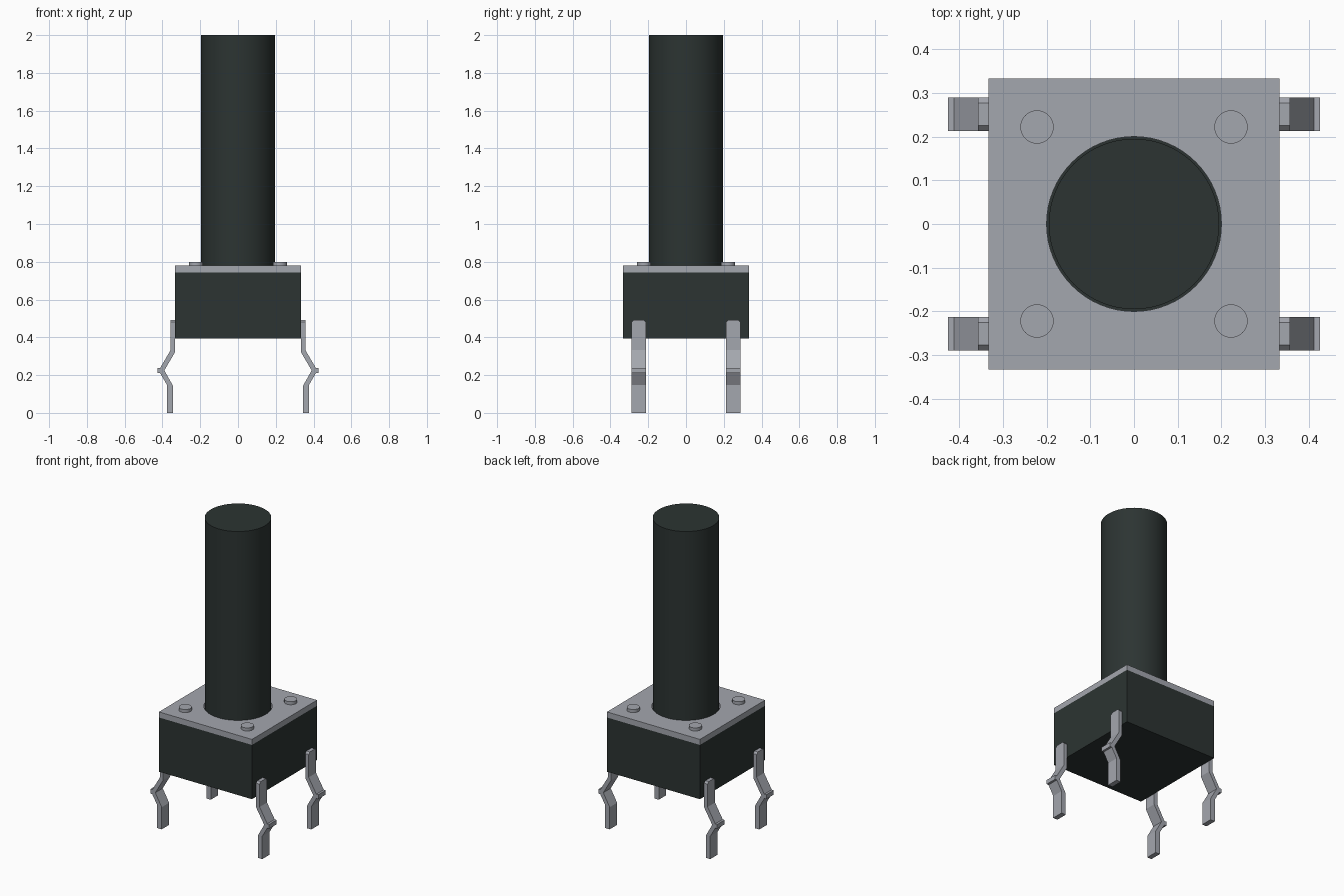
import bpy, bmesh, math

if "Cube" in bpy.data.objects:
    bpy.data.objects.remove(bpy.data.objects["Cube"])


def material(name, rgb):
    m = bpy.data.materials.new(name)
    m.diffuse_color = (*rgb, 1)
    m.use_nodes = True
    m.node_tree.nodes["Principled BSDF"].inputs["Base Color"].default_value = m.diffuse_color
    return m


BLACK = material("black plastic", (0.025, 0.034, 0.032))
METAL = material("grey metal", (0.37, 0.385, 0.425))


def finish(name, bm, mat, smooth=False):
    bmesh.ops.recalc_face_normals(bm, faces=bm.faces[:])
    me = bpy.data.meshes.new(name)
    bm.to_mesh(me)
    bm.free()
    me.materials.append(mat)
    ob = bpy.data.objects.new(name, me)
    bpy.context.collection.objects.link(ob)
    if smooth:
        bpy.ops.object.select_all(action='DESELECT')
        ob.select_set(True)
        bpy.context.view_layer.objects.active = ob
        bpy.ops.object.shade_smooth_by_angle(angle=math.radians(30))
    return ob


def box(name, half, z0, z1, mat):
    bm = bmesh.new()
    bmesh.ops.create_cube(bm, size=1)
    for v in bm.verts:
        v.co = (v.co.x * 2 * half, v.co.y * 2 * half, z0 + (v.co.z + 0.5) * (z1 - z0))
    return finish(name, bm, mat)


def cylinder(name, r, x, y, z0, z1, mat, sides):
    bm = bmesh.new()
    bmesh.ops.create_cone(bm, cap_ends=True, segments=sides, radius1=r, radius2=r, depth=z1 - z0)
    bmesh.ops.translate(bm, verts=bm.verts[:], vec=(x, y, (z0 + z1) / 2))
    return finish(name, bm, mat, True)


# Housing and plunger
HALF = 0.333
box("housing", HALF, 0.393, 0.744, BLACK)
cylinder("plunger", 0.195, 0, 0, 0.74, 2.0, BLACK, 64)

# Cover plate: square outline swept inward to a round hole
bm = bmesh.new()
N, HOLE = 64, 0.2
rings = []
for z in (0.744, 0.78):
    inner, outer = [], []
    for i in range(N):
        a = 2 * math.pi * i / N
        c, s = math.cos(a), math.sin(a)
        k = HALF / max(abs(c), abs(s))
        inner.append(bm.verts.new((HOLE * c, HOLE * s, z)))
        outer.append(bm.verts.new((k * c, k * s, z)))
    rings += [inner, outer]
in0, out0, in1, out1 = rings
for a, b in ((in0, out0), (out0, out1), (out1, in1), (in1, in0)):
    for i in range(N):
        j = (i + 1) % N
        bm.faces.new((a[i], a[j], b[j], b[i]))
finish("cover_plate", bm, METAL, True)

# Bent leg outline in x and z, for the right side
LEG = [(0.333, 0.492), (0.333, 0.322), (0.39, 0.225), (0.344, 0.143), (0.344, 0.0),
       (0.376, 0.0), (0.376, 0.148), (0.412, 0.21), (0.426, 0.21), (0.426, 0.238),
       (0.412, 0.238), (0.357, 0.332), (0.357, 0.492)]

for sx, side in ((1, "right"), (-1, "left")):
    for sy, end in ((1, "back"), (-1, "front")):
        # Rivet stud at each corner of the plate
        cylinder(f"{end}_{side}_stud", 0.038, sx * 0.222, sy * 0.222, 0.775, 0.80, METAL, 32)
        # Leg, with its top corners clipped
        bm = bmesh.new()
        face = bm.faces.new([bm.verts.new((sx * x, sy * 0.213, z)) for x, z in LEG])
        ext = bmesh.ops.extrude_face_region(bm, geom=[face])
        moved = [g for g in ext["geom"] if isinstance(g, bmesh.types.BMVert)]
        bmesh.ops.translate(bm, verts=moved, vec=(0, sy * 0.076, 0))
        bm.normal_update()
        top = [e for e in bm.edges if all(v.co.z > 0.49 for v in e.verts)
               and abs(e.verts[0].co.y - e.verts[1].co.y) < 0.001]
        bmesh.ops.bevel(bm, geom=top, offset=0.012, segments=1, affect='EDGES')
        finish(f"{end}_{side}_leg", bm, METAL)
